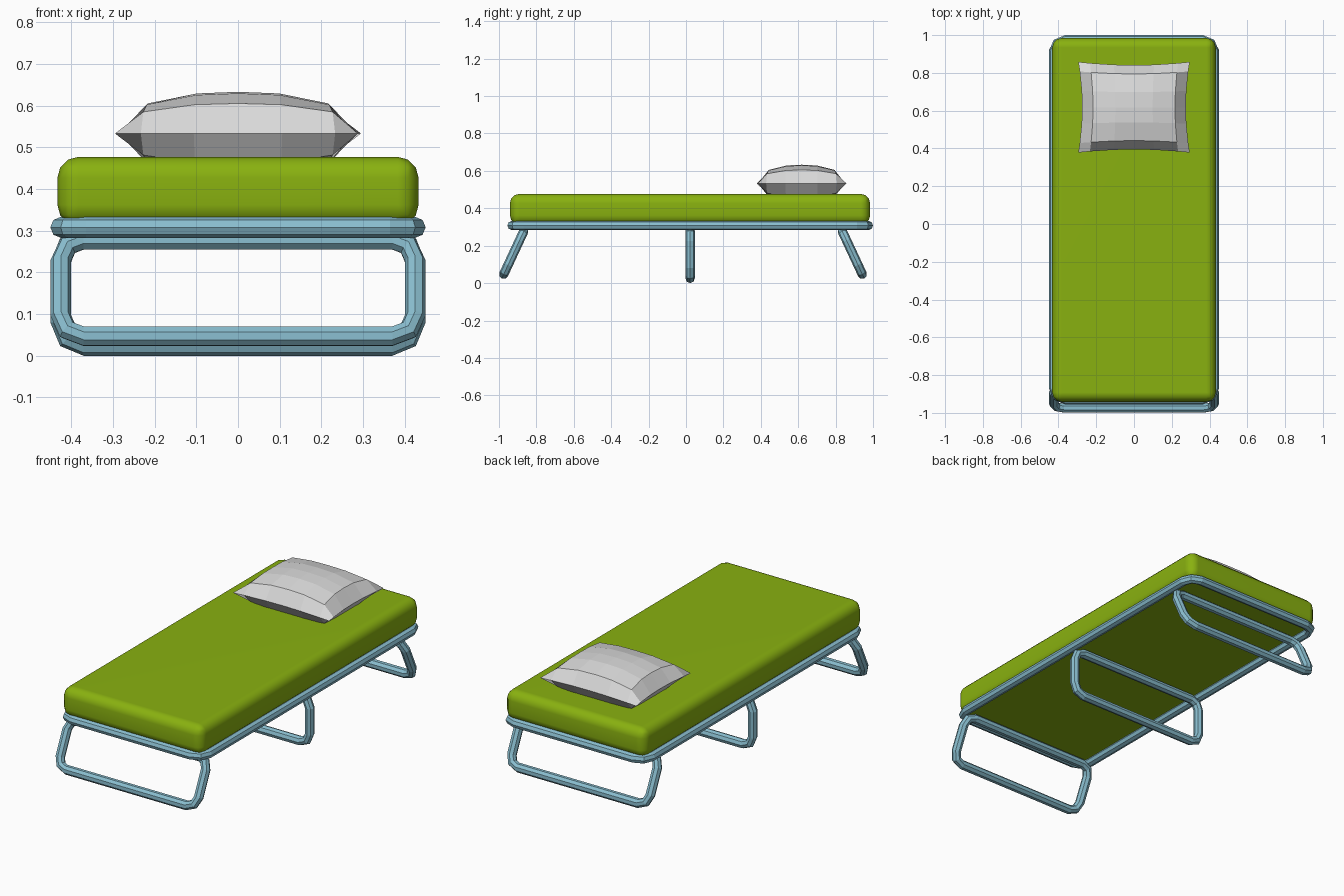
import bpy, bmesh, math
from mathutils import Vector, Matrix

if "Cube" in bpy.data.objects:
    bpy.data.objects.remove(bpy.data.objects["Cube"])


def material(name, color):
    m = bpy.data.materials.new(name)
    m.diffuse_color = (*color, 1)
    m.use_nodes = True
    m.node_tree.nodes["Principled BSDF"].inputs["Base Color"].default_value = m.diffuse_color
    return m


GREEN = material("green fabric", (0.25, 0.44, 0.005))
BLUE = material("pale blue metal", (0.25, 0.51, 0.62))
WHITE = material("white linen", (0.70, 0.70, 0.70))


def finish(bm, name, mat):
    bmesh.ops.recalc_face_normals(bm, faces=bm.faces)
    me = bpy.data.meshes.new(name)
    bm.to_mesh(me)
    bm.free()
    me.materials.append(mat)
    ob = bpy.data.objects.new(name, me)
    bpy.context.collection.objects.link(ob)
    return ob


def tube_loop(name, hx, hy, corner, placement, radius=0.025, sides=8, steps=2):
    """Closed octagonal tube along a rounded rectangle in the XY plane."""
    bm = bmesh.new()
    rings = []
    for q, (sx, sy) in enumerate([(1, 1), (-1, 1), (-1, -1), (1, -1)]):
        for s in range(steps + 1):
            a = math.pi / 2 * (q + s / steps)
            out = Vector((math.cos(a), math.sin(a), 0))
            c = Vector((sx * (hx - corner), sy * (hy - corner), 0)) + out * corner
            ring = []
            for k in range(sides):
                t = 2 * math.pi * k / sides
                p = c + radius * (out * math.cos(t) + Vector((0, 0, math.sin(t))))
                ring.append(bm.verts.new(placement @ p))
            rings.append(ring)
    for i, r in enumerate(rings):
        n = rings[(i + 1) % len(rings)]
        for k in range(sides):
            j = (k + 1) % sides
            bm.faces.new((r[k], r[j], n[j], n[k]))
    return finish(bm, name, BLUE)


# Bed frame
tube_loop("bed_frame", 0.425, 0.9525, 0.06, Matrix.Translation((0, 0.0225, 0.308)))

# Leg loops: top y, bottom z, tilt of the loop
LEG_H = 0.255
for name, y, z, tilt in [("front_leg", -0.921, 0.1625, -25),
                         ("middle_leg", 0.022, 0.1525, 0),
                         ("back_leg", 0.889, 0.1625, 25)]:
    place = Matrix.Translation((0, y, z)) @ Matrix.Rotation(math.radians(90 + tilt), 4, 'X')
    tube_loop(name, 0.425, LEG_H / 2, 0.055, place)

# Mattress
bm = bmesh.new()
bmesh.ops.create_cube(bm, size=1)
bmesh.ops.scale(bm, vec=(0.866, 1.926, 0.165), verts=bm.verts)
bmesh.ops.translate(bm, vec=(0, 0.0215, 0.3945), verts=bm.verts)
bmesh.ops.bevel(bm, geom=bm.edges[:], offset=0.05, segments=3, profile=0.5, affect='EDGES')
for f in bm.faces:
    f.smooth = True
mattress = finish(bm, "mattress", GREEN)
mod = mattress.modifiers.new("weighted normals", 'WEIGHTED_NORMAL')
mod.keep_sharp = True

# Pillow: two puffed grids sharing a pinched seam
stations = [(-1, 0), (-0.79, 0.72), (-0.36, 0.96), (0, 1), (0.36, 0.96), (0.79, 0.72), (1, 0)]
bm = bmesh.new()
for side in (1, -1):
    grid = []
    for u, fu in stations:
        row = []
        for v, fv in stations:
            x = 0.295 * u * (1 - 0.07 * (1 - v * v))
            y = 0.618 + 0.24 * v * (1 - 0.07 * (1 - u * u))
            row.append(bm.verts.new((x, y, 0.533 + side * 0.1 * fu * fv)))
        grid.append(row)
    for i in range(6):
        for j in range(6):
            bm.faces.new((grid[i][j], grid[i + 1][j], grid[i + 1][j + 1], grid[i][j + 1]))
bmesh.ops.remove_doubles(bm, verts=bm.verts, dist=0.0005)
finish(bm, "pillow", WHITE)
